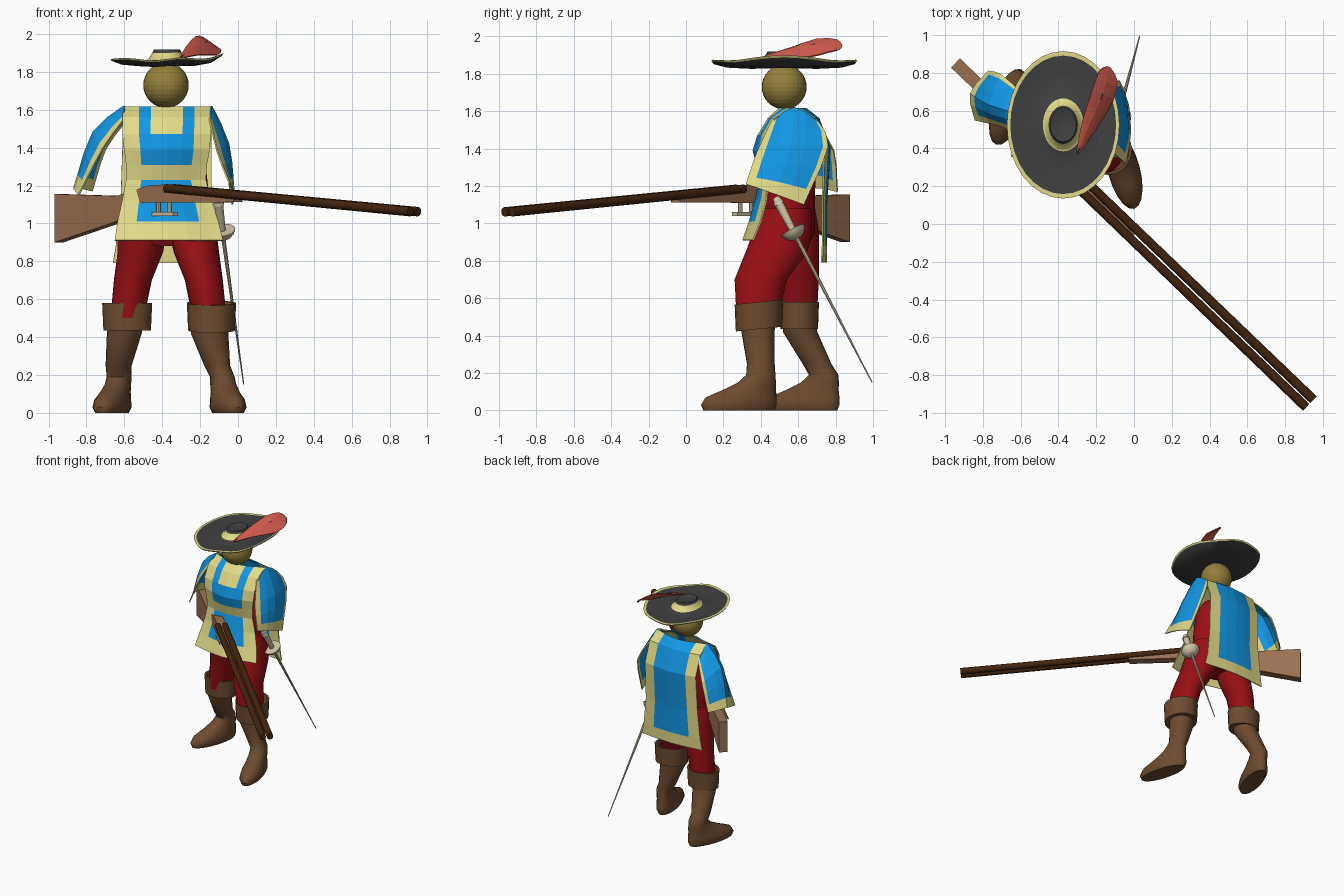
import bpy, bmesh, math
from mathutils import Vector, Matrix

if "Cube" in bpy.data.objects:
    bpy.data.objects.remove(bpy.data.objects["Cube"])


def material(name, hexcode):
    m = bpy.data.materials.new(name)
    rgb = [int(hexcode[i:i + 2], 16) / 255 for i in (0, 2, 4)]
    m.diffuse_color = [((c + .055) / 1.055) ** 2.4 if c > .04 else c / 12.92 for c in rgb] + [1]
    m.use_nodes = True
    m.node_tree.nodes["Principled BSDF"].inputs["Base Color"].default_value = m.diffuse_color
    return m


BLUE = material("cloth blue", "1297E4")
CREAM = material("trim yellow", "E2DA88")
RED = material("breeches red", "980F14")
BOOT = material("boot brown", "6E4C30")
HAT = material("hat charcoal", "404040")
PLUME = material("plume red", "D25C4E")
SKIN = material("head ochre", "94803A")
WOOD = material("stock wood", "9C7252")
BARREL = material("barrel dark brown", "43240E")
STEEL = material("hilt cream", "CFC4A4")


def make(name, verts, faces, mats, index=None, smooth=None):
    me = bpy.data.meshes.new(name)
    me.from_pydata([tuple(v) for v in verts], [], faces)
    for m in mats:
        me.materials.append(m)
    if index:
        me.polygons.foreach_set("material_index", index)
    bm = bmesh.new()
    bm.from_mesh(me)
    bmesh.ops.recalc_face_normals(bm, faces=bm.faces)
    bm.to_mesh(me)
    bm.free()
    if smooth:
        me.polygons.foreach_set("use_smooth", [True] * len(me.polygons))
        me.set_sharp_from_angle(angle=math.radians(smooth))
    ob = bpy.data.objects.new(name, me)
    bpy.context.collection.objects.link(ob)
    return ob


def tube(name, rings, mats, n=20, yaw=0, tilt=0, bands=None, smooth=40, warp=None):
    """Loft through ellipses (x, y, z, rx, ry), capped at both ends."""
    verts, faces, index = [], [], []
    for x, y, z, rx, ry in rings:
        for k in range(n):
            a = math.tau * k / n
            p = Matrix.Rotation(yaw, 3, 'Z') @ Vector((rx * math.cos(a), ry * math.sin(a), 0))
            p.z = tilt * p.y
            p += Vector((x, y, z))
            verts.append(warp(p) if warp else p)
    for i in range(len(rings) - 1):
        for k in range(n):
            j = (k + 1) % n
            faces.append((i * n + k, i * n + j, i * n + n + j, i * n + n + k))
            index.append(bands[i] if bands else 0)
    faces += [tuple(range(n)), tuple(range(len(verts) - n, len(verts)))]
    index += [0, 0]
    return make(name, verts, faces, mats, index, smooth)


def spline(pts, t):
    n = len(pts) - 1
    f = min(t * n, n - 1e-7)
    i = int(f)
    f -= i
    b, c = pts[i], pts[i + 1]
    a = pts[i - 1] if i else 2 * b - c
    d = pts[i + 2] if i + 2 <= n else 2 * c - b
    return .5 * (2 * b + (c - a) * f + (2 * a - 5 * b + 4 * c - d) * f * f + (3 * b - a - 3 * c + d) * f ** 3)


def sheet(name, rows, us, vs, mats, rule):
    """Thin cloth through a grid of control points; rule(u, z, v) picks the colour."""
    rows = [[Vector(p) for p in r] for r in rows]
    verts, faces, index = [], [], []
    for v in vs:
        line = [spline(col, v) for col in zip(*rows)]
        verts += [spline(line, u) for u in us]
    w = len(us)
    for i in range(len(vs) - 1):
        for j in range(w - 1):
            q = (i * w + j, i * w + j + 1, i * w + w + j + 1, i * w + w + j)
            faces.append(q)
            index.append(rule((us[j] + us[j + 1]) / 2, sum(verts[k].z for k in q) / 4, (vs[i] + vs[i + 1]) / 2))
    ob = make(name, verts, faces, mats, index)
    m = ob.modifiers.new("thickness", 'SOLIDIFY')
    m.thickness, m.offset = .008, 0
    return ob


def rod(name, a, b, r1, r2, mat, n=12):
    a, b = Vector(a), Vector(b)
    ob = tube(name, [(0, 0, 0, r1, r1), (0, 0, (b - a).length, r2, r2)], [mat], n)
    ob.matrix_world = Matrix.Translation(a) @ (b - a).to_track_quat('Z', 'Y').to_matrix().to_4x4()
    return ob


# Torso and legs
tube("torso", [(-.375, .55, .88, .12, .10), (-.375, .55, .95, .21, .14), (-.375, .55, 1.17, .22, .14),
               (-.375, .56, 1.35, .20, .14), (-.375, .57, 1.45, .15, .10)], [RED])
tube("left_breeches", [(-.25, .54, 1.08, .11, .13), (-.24, .52, .97, .125, .155), (-.22, .485, .85, .12, .165),
                       (-.18, .40, .7, .10, .14), (-.15, .38, .5, .09, .11)], [RED])
tube("right_breeches", [(-.5, .56, 1.08, .11, .13), (-.505, .57, .97, .13, .14), (-.515, .58, .85, .12, .13),
                        (-.555, .60, .7, .10, .11), (-.585, .60, .5, .088, .1)], [RED])


# Boots with turned-over cuffs
def boot(side, toe, heel, yaw, shaft, cuff, tilt):
    toe, heel = Vector(toe), Vector(heel)
    length = (toe - heel).length
    rings = []
    for z, t, half, rx in ((0, .5, .47, .07), (.03, .5, .5, .085), (.07, .47, .47, .08),
                           (.11, .36, .35, .07), (.15, .26, .25, .066), (.19, .21, .19, .064)):
        c = heel.lerp(toe, t)
        rings.append((c.x, c.y, z, rx, length * half))
    tube(side + "_boot", rings + shaft, [BOOT], 20, yaw, smooth=50)
    x, y, rx, ry = cuff
    tube(side + "_boot_cuff", [(x, y, .44, rx * .75, ry * .75), (x, y, .435, rx * .95, ry * .95),
                               (x, y, .58, rx, ry), (x, y, .58, rx * .88, ry * .88),
                               (x, y, .52, rx * .75, ry * .75)], [BOOT], 20, tilt=tilt)


boot("left", (0, .08), (-.105, .485), .255, [(-.11, .4, .25, .068, .075), (-.15, .385, .42, .1, .088),
     (-.15, .385, .5, .095, .095)], (-.14, .39, .13, .13), .1)
boot("right", (-.73, .42), (-.6, .82), -.31, [(-.63, .70, .25, .068, .078), (-.6, .61, .42, .092, .092),
     (-.59, .605, .5, .09, .09)], (-.585, .605, .132, .106), 0)


# Tabard panels: (z, left x, right x, edge y, middle y)
def panel(data):
    return [((l, ye, z), ((l + r) / 2, ym, z), (r, ye, z)) for z, l, r, ye, ym in data]


US = [0, .1, .19, .32, .5, .68, .81, .9, 1]
front = [(1.615, -.61, -.14, .58, .50), (1.56, -.61, -.14, .48, .44), (1.47, -.61, -.145, .43, .385),
         (1.39, -.60, -.15, .42, .36), (1.31, -.59, -.165, .43, .38), (1.23, -.59, -.17, .44, .40),
         (1.12, -.61, -.14, .43, .37), (1.01, -.635, -.105, .40, .34), (.91, -.65, -.08, .36, .305)]
sheet("tabard_front", panel(front), US, [i / 8 for i in range(9)], [BLUE, CREAM],
      lambda u, z, v: int(abs(u - .5) > .31 or z < 1.01 or 1.23 < z < 1.31 or (z > 1.47 and abs(u - .5) < .18)))
back = [(1.615, -.61, -.14, .58, .64), (1.56, -.61, -.14, .68, .71), (1.4, -.61, -.14, .74, .77),
        (1.1, -.62, -.14, .73, .75), (.88, -.645, -.12, .73, .75), (.79, -.66, -.10, .725, .75)]
sheet("tabard_back", panel(back), US, [i / 5 for i in range(6)], [BLUE, CREAM],
      lambda u, z, v: int(abs(u - .5) > .31 or z < .88))

# Open hanging sleeves with trimmed edges
sleeves = {
    "right_sleeve": [((-.60, .48, 1.55), (-.60, .58, 1.62), (-.60, .70, 1.53)),
                     ((-.71, .52, 1.40), (-.765, .63, 1.48), (-.70, .79, 1.39)),
                     ((-.84, .55, 1.15), (-.865, .69, 1.19), (-.77, .81, 1.17))],
    "left_sleeve": [((-.15, .46, 1.55), (-.14, .58, 1.62), (-.14, .71, 1.54)),
                    ((-.11, .38, 1.38), (-.05, .56, 1.42), (-.08, .76, 1.41)),
                    ((-.045, .32, 1.21), (-.02, .48, 1.155), (-.03, .63, 1.10))]}
for name, rows in sleeves.items():
    sheet(name, rows, [0, .13, .3, .5, .7, .93, 1], [0, .25, .5, .7, .88, 1], [BLUE, CREAM],
          lambda u, z, v: int(u < .13 or u > .93 or v > .88))

# Head
bpy.ops.mesh.primitive_uv_sphere_add(segments=32, ring_count=16, radius=.12, location=(-.38, .525, 1.73))
head = bpy.context.object
head.name = "head"
head.data.materials.append(SKIN)


# Wide-brimmed hat: one closed profile, underside first
def curl(p):
    dx = (p.x + .375) / .295
    p.z += .03 * max(dx, 0) ** 4 + .008 * math.sin(6 * dx) * abs((p.y - .525) / .39)
    return p


profile = [(.05, 1.832), (.5, 1.83), (.8, 1.838), (.98, 1.858), (1, 1.868), (.94, 1.868), (.7, 1.856), (.36, 1.862),
           (.33, 1.868), (.26, 1.9), (.23, 1.918), (.17, 1.912), (.02, 1.905)]
tube("hat", [(-.375, .525, z, r * .298, r * .39) for r, z in profile], [HAT, CREAM], 32,
     bands=[0, 0, 0, 1, 1, 0, 0, 1, 1, 0, 0, 0], smooth=35, warp=curl)

# Plume and quill
sheet("plume", [((-.305, .38, 1.875), (-.30, .375, 1.875), (-.295, .37, 1.872)),
                ((-.275, .54, 1.93), (-.24, .52, 1.925), (-.205, .50, 1.89)),
                ((-.225, .70, 1.985), (-.165, .69, 1.955), (-.11, .66, 1.89)),
                ((-.185, .81, 1.98), (-.14, .80, 1.95), (-.09, .76, 1.915)),
                ((-.145, .835, 1.95), (-.13, .83, 1.94), (-.12, .815, 1.925))],
      [0, .25, .5, .75, 1], [i / 8 for i in range(9)], [PLUME], lambda u, z, v: 0)
rod("plume_quill", (-.30, .375, 1.878), (-.165, .69, 1.96), .005, .003, HAT, 6)


# Musket: points given by front-view x, height and sideways offset
def gun(x, z, off=0):
    return Vector((x + .693 * off, .29 - .961 * (x + .36) + .721 * off, z))


def slab(name, outline, half, mat):
    n = len(outline)
    verts = [gun(x, z, s) for s in (-half, half) for x, z in outline]
    faces = [tuple(range(n)), tuple(range(n, 2 * n))]
    faces += [(i, (i + 1) % n, n + (i + 1) % n, n + i) for i in range(n)]
    return make(name, verts, faces, [mat])


slab("stock", [(-.945, 1.155), (-.62, 1.145), (-.45, 1.2), (-.37, 1.205), (-.31, 1.165), (0, 1.15), (0, 1.112),
               (-.48, 1.11), (-.55, 1.09), (-.62, 1.01), (-.945, .9)], .034, WOOD)
for side, off in (("left", .028), ("right", -.028)):
    rod(side + "_barrel", gun(-.36, 1.185, off), gun(.93, 1.062, off), .023, .025, BARREL)
slab("lock_plate", [(-.44, 1.06), (-.33, 1.06), (-.33, 1.04), (-.44, 1.04)], .02, STEEL)
for x in (-.42, -.36):
    rod("lock_post", gun(x, 1.115), gun(x, 1.05), .012, .012, STEEL, 8)
bpy.ops.mesh.primitive_torus_add(major_segments=16, minor_segments=6, major_radius=.024, minor_radius=.006,
                                 location=gun(-.46, 1.03), rotation=(math.pi / 2, 0, -.766))
guard = bpy.context.object
guard.name = "trigger_guard"
guard.data.materials.append(STEEL)

# Rapier
hilt, tip = Vector((-.105, .49, 1.12)), Vector((.03, .995, .15))
rod("rapier_blade", hilt.lerp(tip, .17), tip, .012, .003, STEEL, 8)
rod("rapier_grip", hilt, hilt.lerp(tip, .17), .026, .018, STEEL)
rod("rapier_pommel", hilt.lerp(tip, -.02), hilt.lerp(tip, .02), .018, .03, STEEL)
cup = tube("rapier_cup", [(0, 0, 0, .07, .07), (0, 0, .02, .062, .062), (0, 0, .04, .045, .045),
                          (0, 0, .052, .02, .02)], [STEEL])
cup.matrix_world = (Matrix.Translation(hilt.lerp(tip, .16)) @
                    (tip - hilt).to_track_quat('Z', 'Y').to_matrix().to_4x4())
